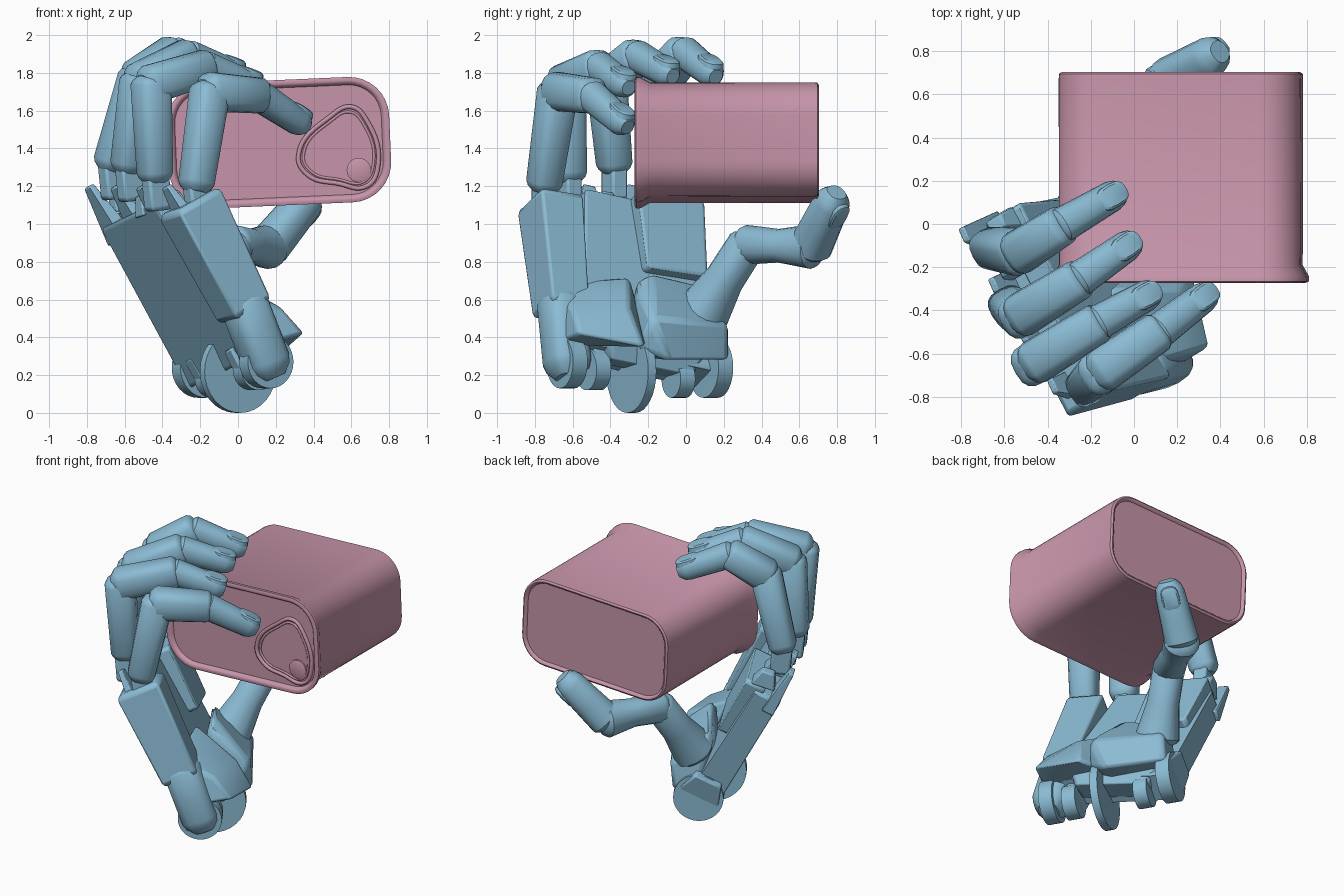
import bpy, bmesh, math
from mathutils import Vector as V

if "Cube" in bpy.data.objects:
    bpy.data.objects.remove(bpy.data.objects["Cube"], do_unlink=True)

ACROSS = V((-0.5, 0.85, 0)).normalized()   # direction across the knuckles


def material(name, rgb):
    m = bpy.data.materials.new(name)
    m.use_nodes = True
    m.diffuse_color = (*rgb, 1)
    m.node_tree.nodes["Principled BSDF"].inputs["Base Color"].default_value = (*rgb, 1)
    return m


BLUE = material("soft blue", (0.26, 0.50, 0.66))
PINK = material("dusty pink", (0.57, 0.30, 0.40))


def finish(name, bm, mat, bevel=0, angle=35):
    bmesh.ops.recalc_face_normals(bm, faces=bm.faces)
    me = bpy.data.meshes.new(name)
    bm.to_mesh(me)
    bm.free()
    me.shade_smooth()
    me.set_sharp_from_angle(angle=math.radians(angle))
    me.materials.append(mat)
    ob = bpy.data.objects.new(name, me)
    bpy.context.collection.objects.link(ob)
    if bevel:
        mod = ob.modifiers.new("bevel", "BEVEL")
        mod.width, mod.segments = bevel, 2
    return ob


def loft(name, rings, mat=BLUE, angle=35):
    bm = bmesh.new()
    loops = [[bm.verts.new(p) for p in r] for r in rings]
    n = len(loops[0])
    for a, b in zip(loops, loops[1:]):
        for i in range(n):
            bm.faces.new((a[i], a[(i + 1) % n], b[(i + 1) % n], b[i]))
    bm.faces.new(loops[0])
    bm.faces.new(loops[-1])
    return finish(name, bm, mat, 0, angle)


def hull(name, points, bevel=0.02):
    bm = bmesh.new()
    for p in points:
        bm.verts.new(p)
    res = bmesh.ops.convex_hull(bm, input=bm.verts)
    junk = {e for k in ("geom_interior", "geom_unused") for e in res[k]}
    bmesh.ops.delete(bm, geom=[v for v in junk if isinstance(v, bmesh.types.BMVert)], context="VERTS")
    return finish(name, bm, BLUE, bevel)


def section(c, u, v, w, d, n=16, power=0.7):
    """Rounded-square cross-section."""
    def f(s):
        return math.copysign(abs(s) ** power, s)
    return [c + u * f(math.cos(t)) * w + v * f(math.sin(t)) * d
            for t in (2 * math.pi * i / n for i in range(n))]


def frame(a, b, across):
    axis = (b - a).normalized()
    u = (across - axis * across.dot(axis)).normalized()
    return axis, u, axis.cross(u)


def segment(name, a, b, r0, r1, cap0=0.05, cap1=0.05, waist=1.0, across=ACROSS, power=0.7):
    """Limb section with rounded ends reaching past both joints."""
    a, b = V(a), V(b)
    axis, u, v = frame(a, b, across)
    size = (b - a).length
    steps = [(-cap0, r0 * 0.6), (-cap0 * 0.5, r0 * 0.88), (0, r0),
             (size / 2, (r0 + r1) / 2 * waist), (size, r1),
             (size + cap1 * 0.5, r1 * 0.88), (size + cap1, r1 * 0.55)]
    return loft(name, [section(a + axis * t, u, v, r, r, power=power) for t, r in steps])


def box(name, a, b, wa, da, wb, db, bevel=0.02):
    """Tapered block running from a to b."""
    a, b = V(a), V(b)
    _, u, v = frame(a, b, ACROSS)
    return hull(name, [c + u * i * w / 2 + v * j * d / 2 for c, w, d in ((a, wa, da), (b, wb, db))
                       for i in (-1, 1) for j in (-1, 1)], bevel)


def nail(name, a, b, out, r):
    a, b = V(a), V(b)
    axis = (b - a).normalized()
    out = (out - axis * out.dot(axis)).normalized()
    u = axis.cross(out)
    c = a.lerp(b, 0.92) + out * r
    return loft(name, [section(c + out * h, u, axis, s * 0.8, s * 1.1) for h, s in
                       ((-0.03, 0.075), (-0.004, 0.07), (0.004, 0.058))])


def disc(name, c, r, thick):
    c = V(c)
    up, side = V((0, 0, 1)), ACROSS.cross(V((0, 0, 1)))
    return loft(name, [section(c + ACROSS * t, up, side, r, r, 32, 1) for t in (-thick / 2, thick / 2)])


# Fingers: knuckle, first bend, second bend, tip
fingers = {
    "index": ((-0.22, -0.75, 1.22), (-0.15, -0.68, 1.70), (0.11, -0.50, 1.68), (0.32, -0.34, 1.54)),
    "middle": ((-0.44, -0.62, 1.27), (-0.46, -0.64, 1.74), (-0.17, -0.46, 1.83), (0.06, -0.33, 1.74)),
    "ring": ((-0.58, -0.38, 1.32), (-0.52, -0.42, 1.75), (-0.26, -0.26, 1.89), (-0.03, -0.10, 1.80)),
    "little": ((-0.67, -0.11, 1.33), (-0.53, -0.13, 1.77), (-0.34, -0.01, 1.91), (-0.10, 0.13, 1.80)),
}
for name, (k, p, q, t) in fingers.items():
    segment(name + "_finger_base", k, p, 0.09, 0.102)
    segment(name + "_finger_middle", p, q, 0.105, 0.095, cap1=0.035)
    segment(name + "_finger_tip", q, t, 0.084, 0.072, 0.03, 0.06, power=0.85)
    nail(name + "_finger_nail", q, t, V((0, 0, 1)), 0.072)
    root = V(k) + V((0.02, 0, -0.2))
    box(name + "_knuckle_link", root, k, 0.09, 0.13, 0.09, 0.13)

# Thumb
base, knuckle, bend, tip = (-0.12, 0.09, 0.53), (-0.02, 0.32, 0.89), (0.16, 0.66, 0.88), (0.35, 0.77, 1.11)
out = V((0.6, 0.6, -0.4))
segment("thumb_base", base, knuckle, 0.14, 0.10, waist=0.85, power=0.9)
segment("thumb_middle", knuckle, bend, 0.105, 0.118, waist=0.8, power=0.9)
segment("thumb_tip", bend, tip, 0.11, 0.095, 0.04, 0.08, across=out, power=0.85)
nail("thumb_nail", bend, tip, out, 0.095)

# Palm with the separate index bar beside it
box("palm", (-0.52, -0.27, 1.08), (-0.03, -0.23, 0.25), 0.68, 0.18, 0.80, 0.20)
box("palm_web", (-0.50, -0.11, 1.12), (-0.29, -0.07, 0.72), 0.40, 0.14, 0.36, 0.12)
box("index_bar", (-0.26, -0.72, 1.12), (0.04, -0.66, 0.53), 0.25, 0.29, 0.22, 0.24, 0.03)
segment("index_bar_strut", (0.03, -0.66, 0.58), (0.15, -0.63, 0.27), 0.12, 0.12, 0.05, 0.09)
for i in range(4):
    top = V((-0.79, -0.05, 1.20)).lerp(V((-0.38, -0.75, 1.20)), i / 3)
    box("knuckle_guard_%d" % (i + 1), top + V((0.17, 0.01, -0.28)), top, 0.19, 0.08, 0.07, 0.03, 0.01)
for i, c in enumerate([(-0.46, -0.43, 1.06), (-0.55, -0.20, 1.08), (-0.60, 0.0, 1.08)]):
    box("palm_ridge_%d" % (i + 1), V(c), V(c) + V((-0.04, 0, 0.10)), 0.1, 0.16, 0.06, 0.08, 0.01)

# Heel pad and thumb mount
hull("heel_pad", [(0.35, -0.57, 0.42), (0.27, -0.22, 0.35), (0.13, -0.70, 0.36), (0.05, -0.66, 0.62),
                  (0.0, -0.2, 0.36), (0.20, -0.30, 0.56), (-0.12, -0.30, 0.72), (0.24, -0.60, 0.55),
                  (-0.02, -0.58, 0.70)], 0.02)
hull("thumb_mount", [(-0.04, 0.23, 0.46), (-0.06, 0.23, 0.28), (0.18, -0.1, 0.28), (0.22, -0.18, 0.50),
                     (-0.06, -0.18, 0.74), (-0.25, 0.08, 0.68), (-0.22, 0.16, 0.30), (-0.1, -0.25, 0.30),
                     (0.16, -0.25, 0.34), (-0.04, -0.28, 0.70)], 0.03)

# Wrist disc and hinge lugs
disc("wrist_disc", (0.0, -0.29, 0.22), 0.22, 0.05)
for i, (x, y, z, r) in enumerate([(0.15, -0.63, 0.27, 0.14), (0.09, -0.49, 0.23, 0.11),
                                  (-0.12, -0.04, 0.18, 0.10), (-0.19, 0.13, 0.24, 0.16)]):
    disc("wrist_lug_%d" % (i + 1), (x, y, z), r, 0.09)
    box("wrist_lug_arm_%d" % (i + 1), (x, y, z), (x - 0.08, y, z + 0.14), 0.085, 1.8 * r, 0.085, 0.18, 0.01)
box("wrist_bridge", (-0.04, -0.20, 0.36), (-0.01, -0.21, 0.23), 0.62, 0.2, 0.5, 0.14)

# Can: rounded-rectangle rings lofted along y, tilted slightly
TILT = math.radians(2.5)


def can_ring(y, grow):
    pts = []
    for k in range(4):
        sx, sz = (1, -1, -1, 1)[k], (1, 1, -1, -1)[k]
        for j in range(9):
            t = math.pi / 2 * (k + j / 8)
            r = 0.18 + grow
            x, z = sx * 0.377 + r * math.cos(t), sz * 0.12 + r * math.sin(t)
            pts.append(V((0.217 + x * math.cos(TILT) - z * math.sin(TILT), y,
                          1.43 + x * math.sin(TILT) + z * math.cos(TILT))))
    return pts


can_steps = [(-0.245, -0.01), (-0.265, 0.0), (-0.272, 0.015), (-0.265, 0.032), (-0.24, 0.03), (-0.19, 0.002),
             (0.67, 0.004), (0.695, 0.002), (0.703, -0.01), (0.70, -0.02), (0.685, -0.028)]
loft("can", [can_ring(y, g) for y, g in can_steps], PINK, 50)


def lid_wire(name, points, radius):
    cu = bpy.data.curves.new(name, "CURVE")
    cu.dimensions = "3D"
    cu.bevel_depth, cu.bevel_resolution = radius, 1
    sp = cu.splines.new("BEZIER")
    sp.bezier_points.add(len(points) - 1)
    for bp, (x, z) in zip(sp.bezier_points, points):
        bp.co = (x, -0.248, z)
        bp.handle_left_type = bp.handle_right_type = "AUTO"
    sp.use_cyclic_u = True
    cu.materials.append(PINK)
    ob = bpy.data.objects.new(name, cu)
    bpy.context.collection.objects.link(ob)


# Pull ring and rivet on the lid
outline = [(0.49, 1.57), (0.60, 1.62), (0.68, 1.55), (0.74, 1.30), (0.68, 1.20), (0.53, 1.215),
           (0.37, 1.26), (0.32, 1.36)]
lid_wire("pull_ring", outline, 0.014)
lid_wire("pull_ring_inner", [(0.54 + (x - 0.54) * 0.88, 1.39 + (z - 1.39) * 0.88) for x, z in outline], 0.008)
loft("rivet", [section(V((0.64, y, 1.285)), V((1, 0, 0)), V((0, 0, 1)), r, r, 20, 1)
               for y, r in ((-0.24, 0.065), (-0.256, 0.065), (-0.262, 0.05))], PINK)
